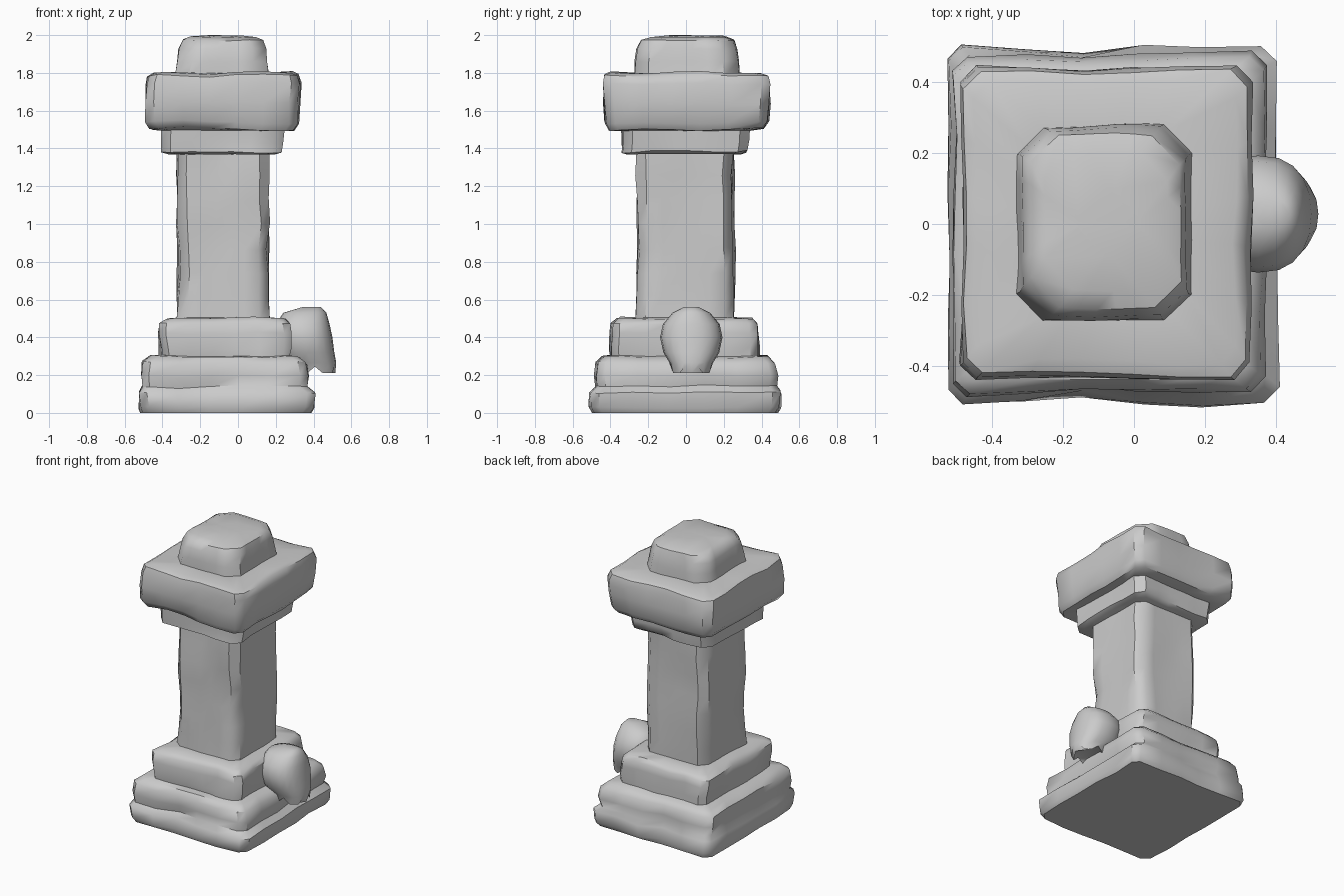
import bpy, bmesh, math
from mathutils import Vector, noise


def finish(name, rings, angle=45):
    """Skin a stack of equal-length rings and cap both ends."""
    bm = bmesh.new()
    loops = [[bm.verts.new(p) for p in ring] for ring in rings]
    n = len(loops[0])
    for a, b in zip(loops, loops[1:]):
        for i in range(n):
            j = (i + 1) % n
            bm.faces.new((a[i], a[j], b[j], b[i]))
    bm.faces.new(loops[0][::-1])
    bm.faces.new(loops[-1])
    bmesh.ops.triangulate(bm, faces=[f for f in bm.faces if len(f.verts) > 4])
    bmesh.ops.recalc_face_normals(bm, faces=bm.faces)
    me = bpy.data.meshes.new(name)
    bm.to_mesh(me)
    bm.free()
    ob = bpy.data.objects.new(name, me)
    bpy.context.collection.objects.link(ob)
    bpy.ops.object.select_all(action='DESELECT')
    ob.select_set(True)
    bpy.context.view_layer.objects.active = ob
    bpy.ops.object.shade_smooth_by_angle(angle=math.radians(angle))
    return ob


def block_ring(z, x0, x1, y0, y1, c, n=5):
    """Rectangle with cut corners and n segments along each side."""
    ends = [((x0 + c, y0), (x1 - c, y0)), ((x1, y0 + c), (x1, y1 - c)),
            ((x1 - c, y1), (x0 + c, y1)), ((x0, y1 - c), (x0, y0 + c))]
    ring = []
    for a, b in ends:
        a, b = Vector((*a, z)), Vector((*b, z))
        ring += [a.lerp(b, i / n) for i in range(n + 1)]
    return ring


def stone(name, levels, c, amp, seed, dents=()):
    """Worn stone: levels are (z, x0, x1, y0, y1); dents are (point, radius, depth)."""
    rings = []
    cx = (levels[0][1] + levels[0][2]) / 2
    for k, lv in enumerate(levels):
        ring = []
        for p in block_ring(*lv, c):
            w = noise.noise_vector(p * 4.5 + Vector((seed, seed * 2.3, 0))) * amp
            if k in (0, len(levels) - 1):
                w.z *= 0.2
            q = p + w
            for centre, r, depth in dents:
                d = (p - Vector(centre)).length
                if d < r:
                    inward = Vector((cx - p.x, -p.y, 0)).normalized()
                    q += inward * depth * (1 - d / r)
            q.z = max(q.z, 0) if lv[0] > 0 else 0
            ring.append(q)
        rings.append(ring)
    return finish(name, rings)


# Wide two-course foot
stone("base_slab", [
    (0.0, -0.51, 0.38, -0.48, 0.48), (0.03, -0.52, 0.395, -0.50, 0.50),
    (0.11, -0.52, 0.40, -0.50, 0.50), (0.145, -0.50, 0.36, -0.47, 0.475),
    (0.20, -0.505, 0.37, -0.475, 0.475), (0.265, -0.50, 0.36, -0.47, 0.46),
    (0.30, -0.46, 0.32, -0.44, 0.43), (0.305, -0.35, 0.22, -0.33, 0.32)],
    0.04, 0.022, 1.7,
    [((-0.22, 0.5, 0.1), 0.14, 0.05), ((-0.2, -0.5, 0.12), 0.13, 0.04)])

# Upper step
stone("base_step", [
    (0.27, -0.41, 0.27, -0.39, 0.38), (0.34, -0.41, 0.28, -0.40, 0.385),
    (0.42, -0.42, 0.275, -0.395, 0.385), (0.47, -0.415, 0.27, -0.39, 0.38),
    (0.495, -0.38, 0.24, -0.36, 0.355), (0.505, -0.30, 0.16, -0.26, 0.26)],
    0.04, 0.022, 5.1)

# Shaft
stone("shaft", [(0.48 + 0.13 * i, -0.32, 0.162, -0.258, 0.25) for i in range(8)],
      0.05, 0.018, 9.4,
      [((0.16, -0.2, 0.85), 0.16, 0.03), ((-0.1, -0.26, 1.35), 0.16, 0.03)])

# Collar under the capital
stone("collar", [
    (1.37, -0.36, 0.20, -0.31, 0.29), (1.385, -0.395, 0.23, -0.335, 0.32),
    (1.44, -0.395, 0.235, -0.335, 0.33), (1.52, -0.40, 0.24, -0.34, 0.335)],
    0.05, 0.018, 3.3)

# Capital block
stone("capital", [
    (1.495, -0.40, 0.23, -0.34, 0.34), (1.505, -0.46, 0.29, -0.41, 0.41),
    (1.54, -0.485, 0.315, -0.43, 0.435), (1.64, -0.485, 0.325, -0.435, 0.44),
    (1.74, -0.485, 0.335, -0.435, 0.44), (1.785, -0.475, 0.32, -0.425, 0.43),
    (1.80, -0.445, 0.29, -0.39, 0.40), (1.80, -0.31, 0.15, -0.26, 0.26)],
    0.045, 0.018, 7.9,
    [((-0.22, -0.43, 1.51), 0.12, 0.05), ((0.33, -0.03, 1.8), 0.15, 0.03)])

# Tapered top knob
stone("top_knob", [
    (1.78, -0.335, 0.165, -0.275, 0.28), (1.86, -0.325, 0.155, -0.27, 0.275),
    (1.93, -0.315, 0.15, -0.26, 0.265), (1.975, -0.29, 0.135, -0.24, 0.25),
    (1.993, -0.25, 0.10, -0.19, 0.20), (2.0, -0.16, 0.02, -0.09, 0.10)],
    0.08, 0.014, 2.2)

# Skull resting on the right side, with a jagged tooth edge below
skull = []
for z, x0, x1, ry in [(0.20, 0.30, 0.515, 0.10), (0.265, 0.26, 0.52, 0.115),
                      (0.32, 0.22, 0.51, 0.148), (0.40, 0.20, 0.50, 0.165),
                      (0.47, 0.20, 0.485, 0.15), (0.53, 0.24, 0.468, 0.10),
                      (0.56, 0.34, 0.44, 0.04)]:
    ring = []
    for i in range(20):
        t = math.tau * i / 20
        c, s = math.cos(t), math.sin(t)
        x = (x0 + x1) / 2 + (x1 - x0) / 2 * math.copysign(abs(c) ** 0.8, c)
        dz = (0.045 if i % 2 else 0.01) if z == 0.20 else 0
        ring.append(Vector((x, 0.028 + ry * math.copysign(abs(s) ** 0.9, s), z + dz)))
    skull.append(ring)
finish("skull", skull, 50)
